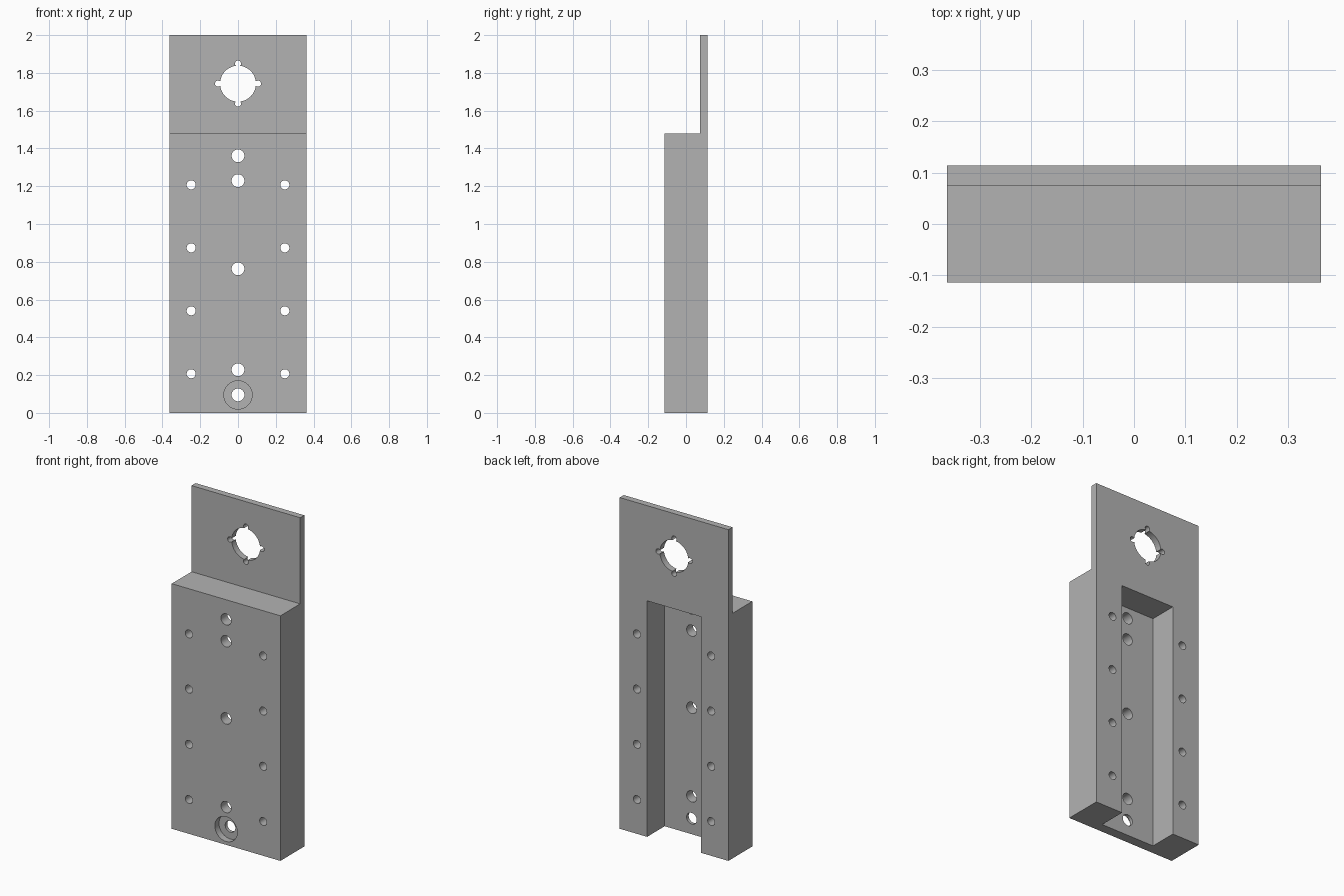
import bpy, bmesh, math
from mathutils import Matrix, Vector

cube = bpy.data.objects.get("Cube")
if cube:
    bpy.data.objects.remove(cube, do_unlink=True)

HALF_W, FRONT, BACK = 0.363, -0.114, 0.114
STEP_Y, STEP_Z, HEIGHT = 0.075, 1.48, 2.0

grey = bpy.data.materials.new("grey metal")
grey.use_nodes = True
grey.diffuse_color = (0.45, 0.45, 0.45, 1)
grey.node_tree.nodes["Principled BSDF"].inputs["Base Color"].default_value = grey.diffuse_color


def make_object(name, bm):
    bmesh.ops.recalc_face_normals(bm, faces=bm.faces)
    mesh = bpy.data.meshes.new(name)
    bm.to_mesh(mesh)
    bm.free()
    mesh.materials.append(grey)
    obj = bpy.data.objects.new(name, mesh)
    bpy.context.collection.objects.link(obj)
    return obj


def box_cutter(name, lo, hi):
    lo, hi = Vector(lo), Vector(hi)
    bm = bmesh.new()
    bmesh.ops.create_cube(bm, size=1, matrix=Matrix.Translation((lo + hi) / 2)
                          @ Matrix.Diagonal((hi - lo).to_4d()))
    return make_object(name, bm)


def hole_cutter(x, z, radius, y0=-0.3, y1=0.3, sides=32):
    bm = bmesh.new()
    place = Matrix.Translation((x, (y0 + y1) / 2, z)) @ Matrix.Rotation(math.pi / 2, 4, "X")
    bmesh.ops.create_cone(bm, cap_ends=True, segments=sides, radius1=radius,
                          radius2=radius, depth=y1 - y0, matrix=place)
    return make_object("hole_cutter", bm)


# Block and thin upper plate: one stepped side profile, extruded across
bm = bmesh.new()
profile = [(FRONT, 0), (BACK, 0), (BACK, HEIGHT), (STEP_Y, HEIGHT),
           (STEP_Y, STEP_Z), (FRONT, STEP_Z)]
side = bm.faces.new([bm.verts.new((-HALF_W, y, z)) for y, z in profile])
wall = bmesh.ops.extrude_face_region(bm, geom=[side])
bmesh.ops.translate(bm, vec=(2 * HALF_W, 0, 0),
                    verts=[v for v in wall["geom"] if isinstance(v, bmesh.types.BMVert)])
body = make_object("mounting_block", bm)

# Rear channel, open at the bottom
cutters = [box_cutter("channel_cutter", (-0.18, -0.054, -0.2), (0.18, 0.3, 1.425))]

# Centre holes, the lowest one counterbored from the front
for z in (0.095, 0.228, 0.763, 1.229, 1.361):
    cutters.append(hole_cutter(0, z, 0.034))
cutters.append(hole_cutter(0, 0.095, 0.075, y1=FRONT + 0.04))

# Two columns of side holes
for x in (-0.248, 0.248):
    for row in range(4):
        cutters.append(hole_cutter(x, 0.207 + row / 3, 0.024, sides=24))

# Large round opening with four small notches
cutters.append(hole_cutter(0, 1.743, 0.095, sides=48))
for dx, dz in ((1, 0), (-1, 0), (0, 1), (0, -1)):
    cutters.append(hole_cutter(0.106 * dx, 1.743 + 0.106 * dz, 0.016, sides=20))

# Cut everything, then discard the cutters
bpy.context.view_layer.objects.active = body
for cutter in cutters:
    mod = body.modifiers.new("cut", "BOOLEAN")
    mod.operation = "DIFFERENCE"
    mod.solver = "EXACT"
    mod.object = cutter
    bpy.ops.object.modifier_apply(modifier=mod.name)
    bpy.data.objects.remove(cutter, do_unlink=True)

bpy.ops.object.select_all(action="DESELECT")
body.select_set(True)
bpy.ops.object.shade_smooth_by_angle(angle=math.radians(30))
